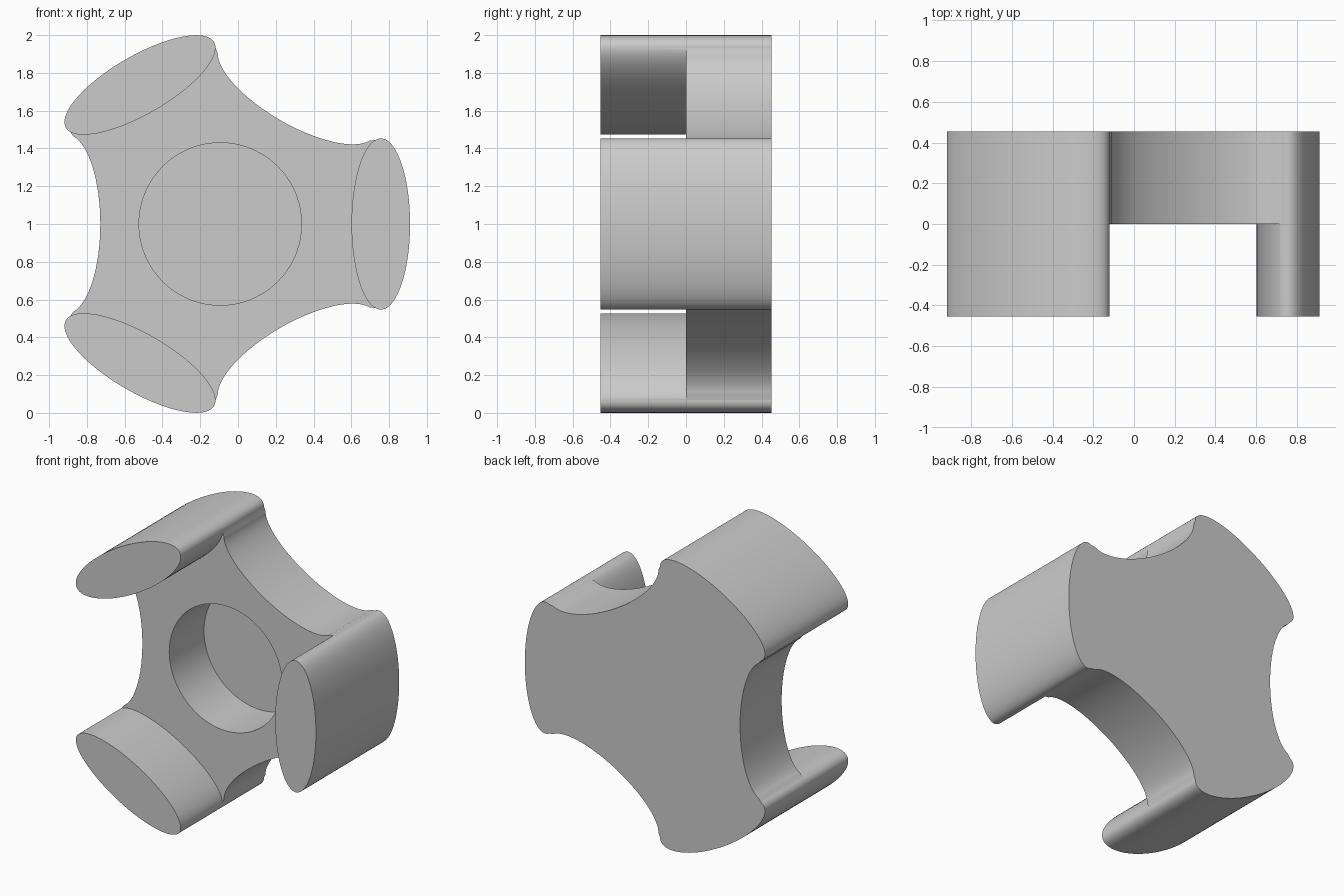
import bpy, bmesh, math
from mathutils import Vector

if "Cube" in bpy.data.objects:
    bpy.data.objects.remove(bpy.data.objects["Cube"])

AXIS = Vector((-0.094, 1.0))      # rotation centre in the x/z plane
BACK, FRONT = 0.453, -0.453

grey = bpy.data.materials.new("plain grey")
grey.diffuse_color = (0.6, 0.6, 0.6, 1)
grey.use_nodes = True
grey.node_tree.nodes["Principled BSDF"].inputs["Base Color"].default_value = grey.diffuse_color


def turn(r, t, angle):
    """Radial / tangential offset at an angle -> x, z position."""
    c, s = math.cos(angle), math.sin(angle)
    return AXIS + Vector((r * c - t * s, r * s + t * c))


def extrude_profile(name, pts, y0, y1):
    """Solid from an x/z outline, running from y0 to y1."""
    bm = bmesh.new()
    a = [bm.verts.new((p.x, y0, p.y)) for p in pts]
    b = [bm.verts.new((p.x, y1, p.y)) for p in pts]
    n = len(pts)
    bm.faces.new(a)
    bm.faces.new(b[::-1])
    for i in range(n):
        j = (i + 1) % n
        bm.faces.new((a[j], a[i], b[i], b[j]))
    bmesh.ops.recalc_face_normals(bm, faces=bm.faces)
    me = bpy.data.meshes.new(name)
    bm.to_mesh(me)
    bm.free()
    ob = bpy.data.objects.new(name, me)
    bpy.context.collection.objects.link(ob)
    me.materials.append(grey)
    return ob


def oval(dist, half_r, half_t, angle, n=96):
    return [turn(dist + half_r * math.cos(2 * math.pi * i / n),
                 half_t * math.sin(2 * math.pi * i / n), angle) for i in range(n)]


# Hub plate: three concave elliptical sides meeting inside the lobes
outline = []
for k in range(3):
    lobe = math.radians(120 * k)
    side = lobe + math.radians(60)
    a, b, steps = 0.475, 0.18, 32
    outline.append(turn(0.842, 0.446, lobe))
    lim = math.asin(0.465 / a)
    for i in range(steps + 1):
        u = -lim + 2 * lim * i / steps
        outline.append(turn(0.635 + b * (1 - math.cos(u)), a * math.sin(u), side))
    outline.append(turn(0.842, -0.446, lobe + math.radians(120)))
hub = extrude_profile("hub", outline, 0.0, BACK)


def boolean(tool, operation):
    m = hub.modifiers.new(tool.name, 'BOOLEAN')
    m.operation, m.solver, m.object = operation, 'EXACT', tool
    bpy.context.view_layer.objects.active = hub
    bpy.ops.object.modifier_apply(modifier=m.name)
    bpy.data.objects.remove(tool)


# Blind round recess in the front of the hub
boolean(extrude_profile("recess", oval(0, 0.43, 0.43, 0), -0.2, 0.378), 'DIFFERENCE')

# Three oval lobes running the full depth
for k in range(3):
    boolean(extrude_profile("lobe", oval(0.85, 0.155, 0.453, math.radians(120 * k)),
                            FRONT, BACK), 'UNION')

hub.name = "three_lobed_body"
bpy.ops.object.select_all(action='DESELECT')
hub.select_set(True)
bpy.context.view_layer.objects.active = hub
bpy.ops.object.shade_smooth_by_angle(angle=math.radians(30))
